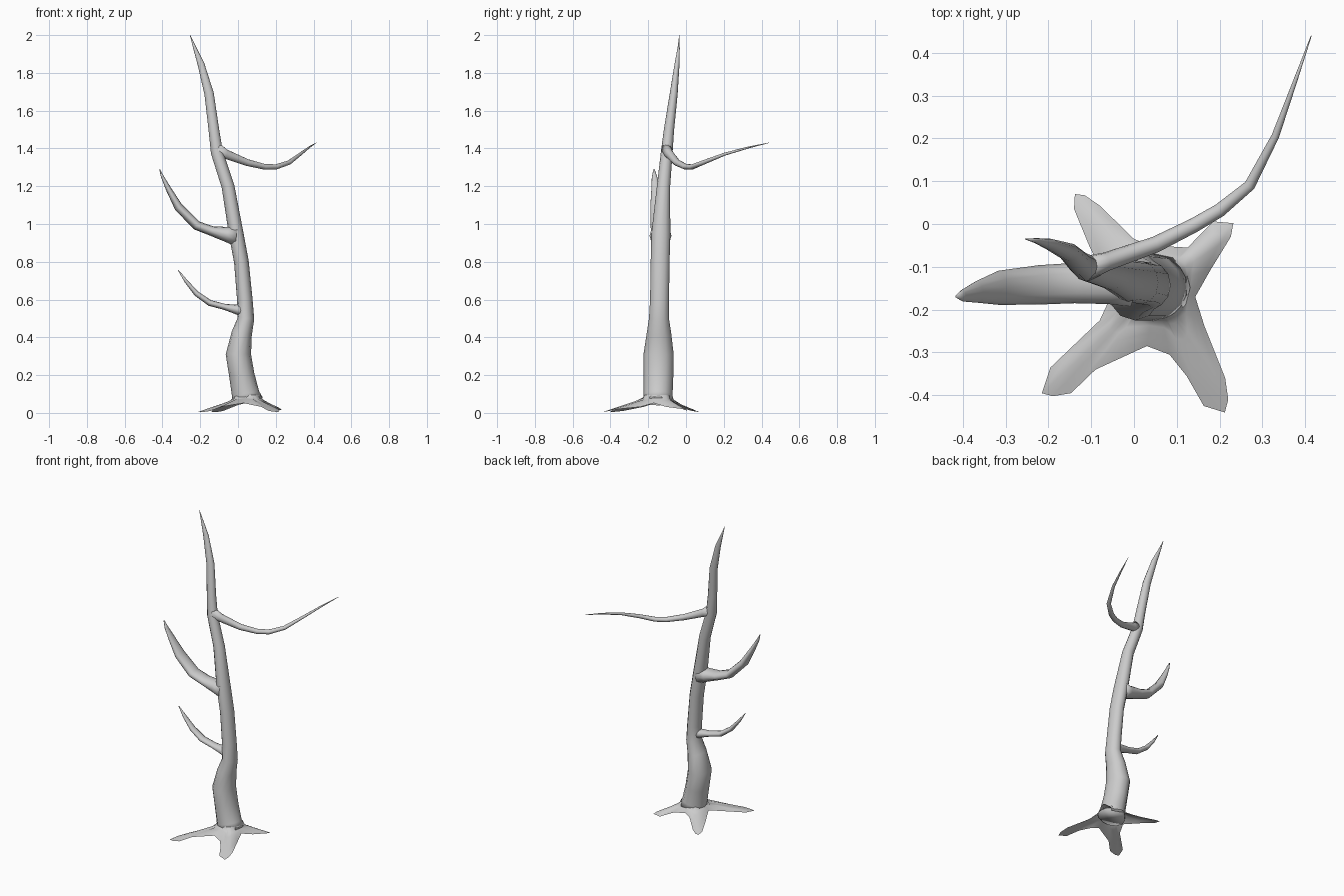
import bpy, bmesh, math
from mathutils import Vector


def finish(name, bm):
    bmesh.ops.recalc_face_normals(bm, faces=bm.faces)
    me = bpy.data.meshes.new(name)
    bm.to_mesh(me)
    bm.free()
    for p in me.polygons:
        p.use_smooth = True
    ob = bpy.data.objects.new(name, me)
    bpy.context.collection.objects.link(ob)
    return ob


def bridge(bm, a, b):
    n = len(a)
    for i in range(n):
        bm.faces.new((a[i], a[(i + 1) % n], b[(i + 1) % n], b[i]))


def tube(name, stations, hint, sides=12):
    """Tapered limb; stations are x, y, z, radius along hint, radius across."""
    bm = bmesh.new()
    pts = [Vector(s[:3]) for s in stations]
    rings = []
    for i, s in enumerate(stations):
        t = (pts[min(i + 1, len(pts) - 1)] - pts[max(i - 1, 0)]).normalized()
        side = t.cross(Vector(hint)).normalized()
        up = side.cross(t)
        rings.append([bm.verts.new(pts[i] + up * s[3] * math.cos(a) + side * s[4] * math.sin(a))
                      for a in (2 * math.pi * k / sides for k in range(sides))])
    for a, b in zip(rings, rings[1:]):
        bridge(bm, a, b)
    bm.faces.new(rings[0])
    bm.faces.new(rings[-1])
    return finish(name, bm)


# Trunk
tube("trunk", [
    (.05, -.148, .06, .08, .084), (.04, -.148, .10, .077, .073),
    (.02, -.146, .20, .079, .067), (.002, -.145, .31, .08, .067),
    (.02, -.143, .42, .065, .054), (.042, -.143, .50, .053, .044),
    (.036, -.14, .60, .05, .041), (.018, -.137, .80, .05, .039),
    (-.01, -.133, .95, .05, .039), (-.053, -.119, 1.20, .035, .034),
    (-.112, -.102, 1.38, .031, .032), (-.128, -.09, 1.50, .027, .028),
    (-.153, -.065, 1.69, .021, .025), (-.197, -.047, 1.85, .013, .018),
    (-.228, -.039, 1.93, .006, .009), (-.254, -.035, 2.0, .001, .001)], (0, 1, 0))

# Branches
tube("upper_branch", [
    (-.115, -.105, 1.39, .042, .03), (-.065, -.088, 1.37, .025, .022),
    (.05, -.048, 1.325, .018, .019), (.14, -.003, 1.303, .015, .017),
    (.20, .032, 1.302, .014, .016), (.27, .09, 1.325, .012, .013),
    (.33, .205, 1.37, .008, .009), (.375, .33, 1.405, .005, .005),
    (.414, .44, 1.43, .001, .001)], (0, 0, 1))
tube("middle_branch", [
    (-.01, -.135, .938, .058, .055), (-.06, -.137, .945, .05, .04),
    (-.14, -.138, .963, .047, .026), (-.22, -.142, .993, .046, .025),
    (-.315, -.149, 1.09, .04, .023), (-.365, -.158, 1.18, .026, .015),
    (-.40, -.167, 1.25, .014, .008), (-.415, -.169, 1.29, .003, .002)], (0, 1, 0))
tube("lower_branch", [
    (.03, -.145, .54, .04, .035), (-.01, -.147, .548, .032, .025),
    (-.07, -.148, .561, .027, .016), (-.15, -.15, .582, .026, .016),
    (-.22, -.152, .632, .022, .014), (-.275, -.155, .697, .014, .009),
    (-.316, -.158, .755, .002, .002)], (0, 1, 0))

# Root skirt: star outline, open underneath, spines higher than the edges
valley, near, far, tip = .052, .032, .01, .004
outline = [
    (.143, -.17, valley), (.18, -.105, near), (.226, -.03, .022), (.232, .002, .016),
    (.185, .006, .012), (.125, -.055, near), (.04, -.05, valley),
    (.0, -.035, .042), (-.08, .043, far), (-.115, .067, tip), (-.138, .07, tip),
    (-.14, .035, far), (-.105, -.05, near), (-.05, -.16, valley),
    (-.08, -.225, near), (-.195, -.335, far), (-.215, -.395, tip), (-.19, -.402, tip),
    (-.147, -.395, far), (-.09, -.34, near), (.03, -.285, valley),
    (.083, -.305, .04), (.123, -.355, near), (.163, -.425, far), (.212, -.44, tip),
    (.22, -.41, far), (.213, -.36, .02), (.165, -.24, near)]
bm = bmesh.new()
c = Vector((.05, -.148, 0))
rings = [[] for _ in range(6)]
for x, y, z in outline:
    d = Vector((x, y, 0)) - c
    foot = c + d.normalized() * .074
    for ring, t, drop in zip(rings, (0, .08, .25, .5, .75, 1), (0, .3, .42, .62, .8, 1)):
        p = foot.lerp(Vector((x, y, 0)), t)
        p.z = .095 + (z - .095) * drop
        ring.append(bm.verts.new(p))
for a, b in zip(rings, rings[1:]):
    bridge(bm, a, b)
finish("roots", bm)
